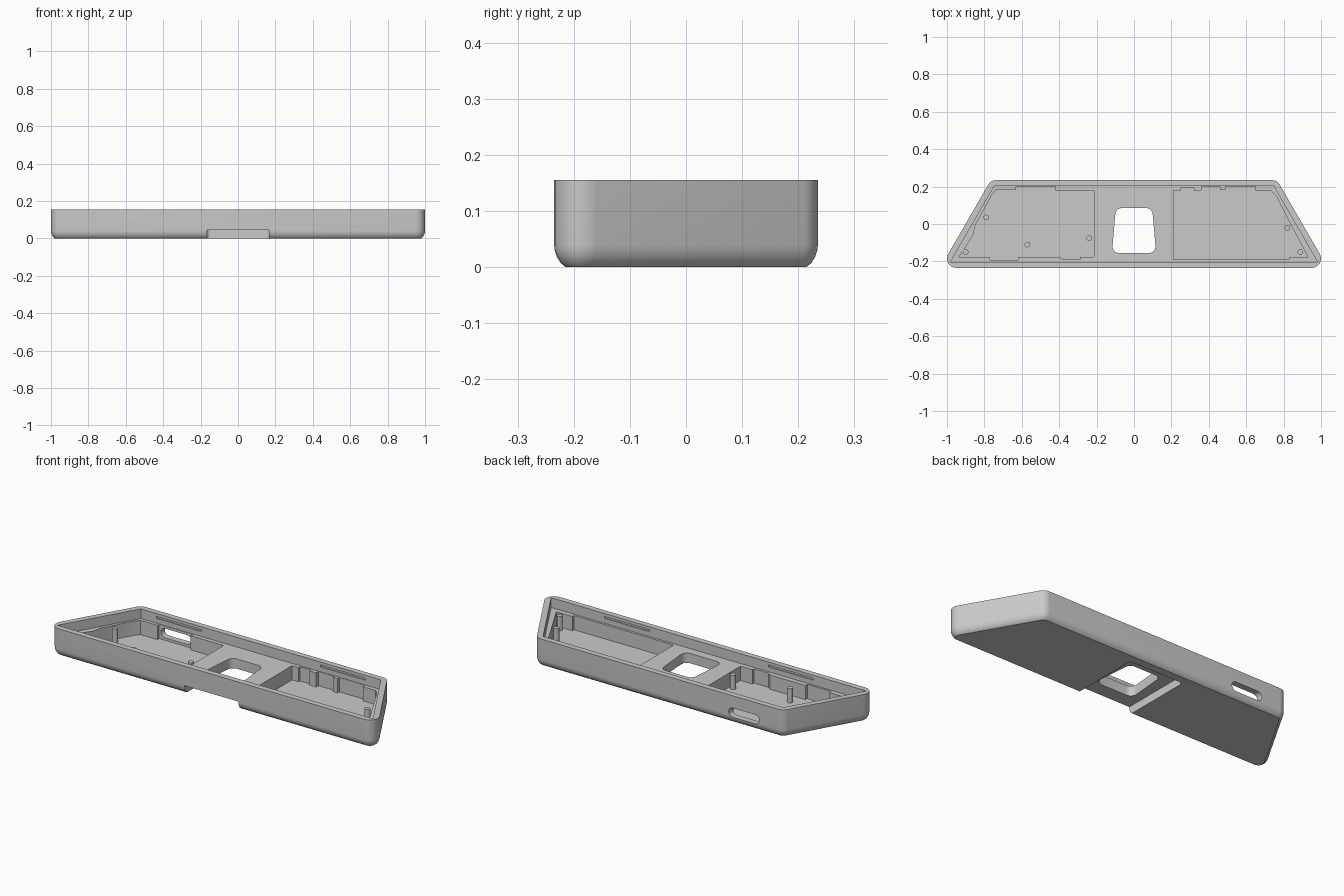
import bpy, bmesh, math
from mathutils import Vector

cube = bpy.data.objects.get("Cube")
if cube:
    bpy.data.objects.remove(cube, do_unlink=True)

HEIGHT, DECK, FLOOR = 0.155, 0.10, 0.02

grey = bpy.data.materials.new("plain_grey")
grey.use_nodes = True
grey.diffuse_color = (0.59, 0.59, 0.59, 1)
grey.node_tree.nodes["Principled BSDF"].inputs["Base Color"].default_value = (0.59, 0.59, 0.59, 1)


def trapezoid(inset):
    """Sharp-cornered plan with 60 degree ends, moved inward by inset."""
    y = 0.235 - inset
    low, high = 1.0366 - inset * math.sqrt(3), 0.765 - inset / math.sqrt(3)
    return [(-low, -y), (low, -y), (high, y), (-high, y)]


def rectangle(x0, x1, y0, y1):
    return [(x0, y0), (x1, y0), (x1, y1), (x0, y1)]


def rounded(points, radius, steps=8):
    """Replace each corner of a convex anticlockwise polygon with an arc."""
    loop = []
    for i, p in enumerate(points):
        p = Vector(p)
        a = (Vector(points[i - 1]) - p).normalized()
        b = (Vector(points[(i + 1) % len(points)]) - p).normalized()
        half = a.angle(b) / 2
        centre = p + (a + b).normalized() * (radius / math.sin(half))
        start = math.atan2(-a.x, a.y)
        first = math.atan2(-a.y, -a.x) - math.pi / 2
        turn = math.pi - 2 * half
        for k in range(steps + 1):
            t = first + turn * k / steps
            loop.append((centre.x + radius * math.cos(t), centre.y + radius * math.sin(t)))
    return loop


def loft(name, layers, along_y=False):
    """Closed solid through stacked loops of equal point count."""
    bm = bmesh.new()
    rings = [[bm.verts.new((x, h, y) if along_y else (x, y, h)) for x, y in loop]
             for loop, h in layers]
    n = len(rings[0])
    for a, b in zip(rings, rings[1:]):
        for i in range(n):
            j = (i + 1) % n
            bm.faces.new((a[i], a[j], b[j], b[i]))
    bm.faces.new(rings[0])
    bm.faces.new(rings[-1])
    bmesh.ops.recalc_face_normals(bm, faces=bm.faces[:])
    mesh = bpy.data.meshes.new(name)
    bm.to_mesh(mesh)
    bm.free()
    obj = bpy.data.objects.new(name, mesh)
    bpy.context.collection.objects.link(obj)
    mesh.materials.append(grey)
    return obj


def activate(obj):
    bpy.ops.object.select_all(action='DESELECT')
    obj.select_set(True)
    bpy.context.view_layer.objects.active = obj


def cut(target, cutter):
    cutter.hide_render = True
    mod = target.modifiers.new("cut", 'BOOLEAN')
    mod.operation, mod.solver, mod.object = 'DIFFERENCE', 'EXACT', cutter
    activate(target)
    bpy.ops.object.modifier_apply(modifier=mod.name)
    bpy.data.objects.remove(cutter, do_unlink=True)


# Outer shell with softened lower edge
edge = [(0.021, 0), (0.012, 0.007), (0.005, 0.018), (0.001, 0.03), (0, 0.04), (0, HEIGHT)]
case = loft("case_shell", [(rounded(trapezoid(d), 0.05 - d), z) for d, z in edge])

# Upper recess down to the deck
cut(case, loft("recess_cutter", [(trapezoid(0.032), DECK), (trapezoid(0.032), 0.2)]))

# Two stepped component pockets
left_pocket = [(-0.215, 0.18), (-0.42, 0.18), (-0.42, 0.2), (-0.63, 0.2), (-0.63, 0.185),
               (-0.735, 0.185), (-0.76, 0.155), (-0.85, -0.01), (-0.86, -0.06),
               (-0.935, -0.176), (-0.77, -0.176), (-0.77, -0.192), (-0.62, -0.192),
               (-0.62, -0.176), (-0.4, -0.176), (-0.38, -0.19), (-0.29, -0.19),
               (-0.29, -0.176), (-0.215, -0.176)]
right_pocket = [(0.21, 0.18), (0.25, 0.18), (0.25, 0.192), (0.32, 0.192), (0.32, 0.18),
                (0.36, 0.18), (0.36, 0.2), (0.46, 0.2), (0.46, 0.185), (0.49, 0.185),
                (0.49, 0.2), (0.65, 0.2), (0.65, 0.18), (0.73, 0.18), (0.76, 0.15),
                (0.79, 0.09), (0.81, 0.05), (0.93, -0.176), (0.83, -0.176),
                (0.83, -0.19), (0.21, -0.19)]
for outline in (left_pocket, right_pocket):
    cut(case, loft("pocket_cutter", [(outline, FLOOR), (outline, 0.12)]))

# Central window
window = rounded([(-0.118, -0.155), (0.118, -0.155), (0.097, 0.085), (-0.097, 0.085)], 0.035)
cut(case, loft("window_cutter", [(window, -0.1), (window, 0.2)]))

# Channel under the middle, open at the front
channel = rounded(rectangle(-0.167, 0.167, -0.4, 0.17), 0.02)
cut(case, loft("channel_cutter", [(channel, -0.1), (channel, 0.045)]))

# Rounded port through the back wall
port = rounded(rectangle(-0.62, -0.43, 0.034, 0.086), 0.0258)
cut(case, loft("port_cutter", [(port, 0.17), (port, 0.3)], along_y=True))

# Shallow snap grooves inside the long walls
for sx in (-1, 1):
    for sy in (-1, 1):
        xs, ys = sorted((sx * 0.37, sx * 0.65)), sorted((sy * 0.19, sy * 0.209))
        groove = rectangle(*xs, *ys)
        cut(case, loft("groove_cutter", [(groove, 0.127), (groove, 0.138)]))

activate(case)
bpy.ops.object.shade_smooth_by_angle(angle=math.radians(30))

# Support posts standing on the pocket floors
posts = [(-0.79, 0.035), (-0.9, -0.15), (-0.57, -0.11), (-0.24, -0.075),
         (0.82, -0.02), (0.89, -0.15)]
for i, (x, y) in enumerate(posts):
    ring = [(x + 0.015 * math.cos(math.tau * k / 24), y + 0.015 * math.sin(math.tau * k / 24))
            for k in range(24)]
    post = loft(f"support_post_{i + 1}", [(ring, FLOOR - 0.005), (ring, DECK)])
    activate(post)
    bpy.ops.object.shade_smooth_by_angle(angle=math.radians(30))
